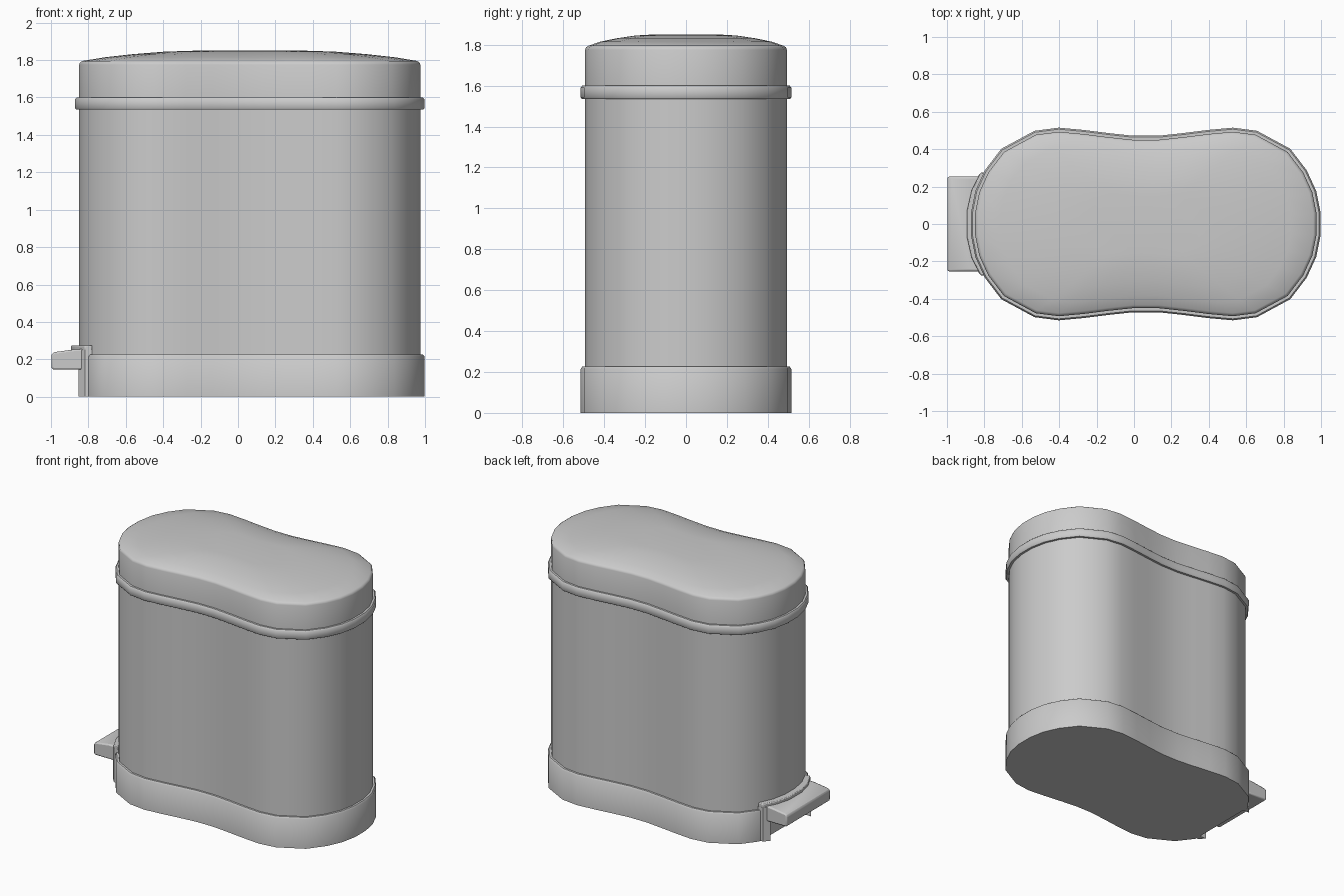
import bpy, bmesh
from mathutils import Vector

if "Cube" in bpy.data.objects:
    bpy.data.objects.remove(bpy.data.objects["Cube"])

CX = 0.063
# Quarter of the peanut-shaped body outline, from the right end to the waist
QUARTER = [(0.912, 0.06), (0.89, 0.17), (0.842, 0.275), (0.758, 0.385), (0.588, 0.477),
           (0.465, 0.493), (0.335, 0.481), (0.2, 0.464), (0.07, 0.45)]
BACK = QUARTER + [(-x, y) for x, y in reversed(QUARTER)]
OUTLINE = [Vector(p) for p in BACK + [(x, -y) for x, y in reversed(BACK)]]


def offset(d):
    """Outline moved outward by d along mitred normals."""
    pts, n = [], len(OUTLINE)
    for i, p in enumerate(OUTLINE):
        a = (p - OUTLINE[i - 1]).normalized()
        b = (OUTLINE[(i + 1) % n] - p).normalized()
        na, nb = Vector((a.y, -a.x)), Vector((b.y, -b.x))
        m = (na + nb).normalized()
        pts.append(p + m * d / m.dot(na))
    return pts


def finish(name, bm, bevel=0, angle=0.7):
    bmesh.ops.recalc_face_normals(bm, faces=bm.faces)
    me = bpy.data.meshes.new(name)
    bm.to_mesh(me)
    bm.free()
    ob = bpy.data.objects.new(name, me)
    bpy.context.collection.objects.link(ob)
    if bevel:
        mod = ob.modifiers.new("bevel", "BEVEL")
        mod.width, mod.segments = bevel, 2
    bpy.ops.object.select_all(action='DESELECT')
    ob.select_set(True)
    bpy.context.view_layer.objects.active = ob
    bpy.ops.object.shade_smooth_by_angle(angle=angle)
    return ob


def loft(name, rings, min_x=-9, **kw):
    """Stack outline rings given as (outward offset, scale, z), capped at both ends."""
    bm, prev = bmesh.new(), None
    for i, (d, s, z) in enumerate(rings):
        ring = [bm.verts.new((max(p.x * s + CX, min_x), p.y * s, z)) for p in offset(d)]
        if prev:
            n = len(ring)
            for k in range(n):
                bm.faces.new((prev[k], prev[(k + 1) % n], ring[(k + 1) % n], ring[k]))
        if i in (0, len(rings) - 1):
            bm.faces.new(ring)
        prev = ring
    return finish(name, bm, **kw)


def prism(name, pts, vec, **kw):
    """Extrude a polygon of 3D points along vec."""
    bm = bmesh.new()
    face = bm.faces.new([bm.verts.new(p) for p in pts])
    top = bmesh.ops.extrude_face_region(bm, geom=[face])["geom"]
    bmesh.ops.translate(bm, vec=vec, verts=[v for v in top if isinstance(v, bmesh.types.BMVert)])
    return finish(name, bm, **kw)


# Bin body, base skirt (flattened at the pedal slot), rim band and domed lid
loft("body", [(0, 1, 0.2), (0, 1, 1.56)])
loft("base", [(0.022, 1, 0), (0.022, 1, 0.215), (0.014, 1, 0.226), (-0.005, 1, 0.226)], min_x=-0.8)
loft("rim_band", [(-0.005, 1, 1.535), (0.016, 1, 1.535), (0.022, 1, 1.543),
                  (0.022, 1, 1.59), (0.014, 1, 1.60), (-0.005, 1, 1.60)])
loft("lid", [(0, 1, 1.58), (0, 1, 1.775), (-0.004, 1, 1.787), (-0.016, 1, 1.795),
             (0, 0.85, 1.815), (0, 0.68, 1.832), (0, 0.5, 1.845), (0, 0.33, 1.85)])

# Collar over the pedal slot, following the curved end
arc = [(-0.82, -0.275), (-0.868, -0.18), (-0.893, -0.07), (-0.893, 0.07), (-0.868, 0.18), (-0.82, 0.275)]
collar = arc + [(-0.78, 0.275), (-0.78, -0.275)]
prism("slot_collar", [(x, y, 0.245) for x, y in collar], (0, 0, 0.03), bevel=0.006)

# Posts on both sides of the slot
for side, name in ((-1, "slot_post_front"), (1, "slot_post_back")):
    post = [(-0.78, 0.275), (-0.818, 0.275), (-0.852, 0.235), (-0.78, 0.235)]
    prism(name, [(x, y * side, 0) for x, y in post], (0, 0, 0.25))

# Foot pedal
profile = [(-0.998, 0.152), (-0.985, 0.145), (-0.81, 0.145), (-0.81, 0.255),
           (-0.875, 0.253), (-0.985, 0.238), (-0.998, 0.225)]
prism("pedal", [(x, -0.253, z) for x, z in profile], (0, 0.506, 0), bevel=0.012)
